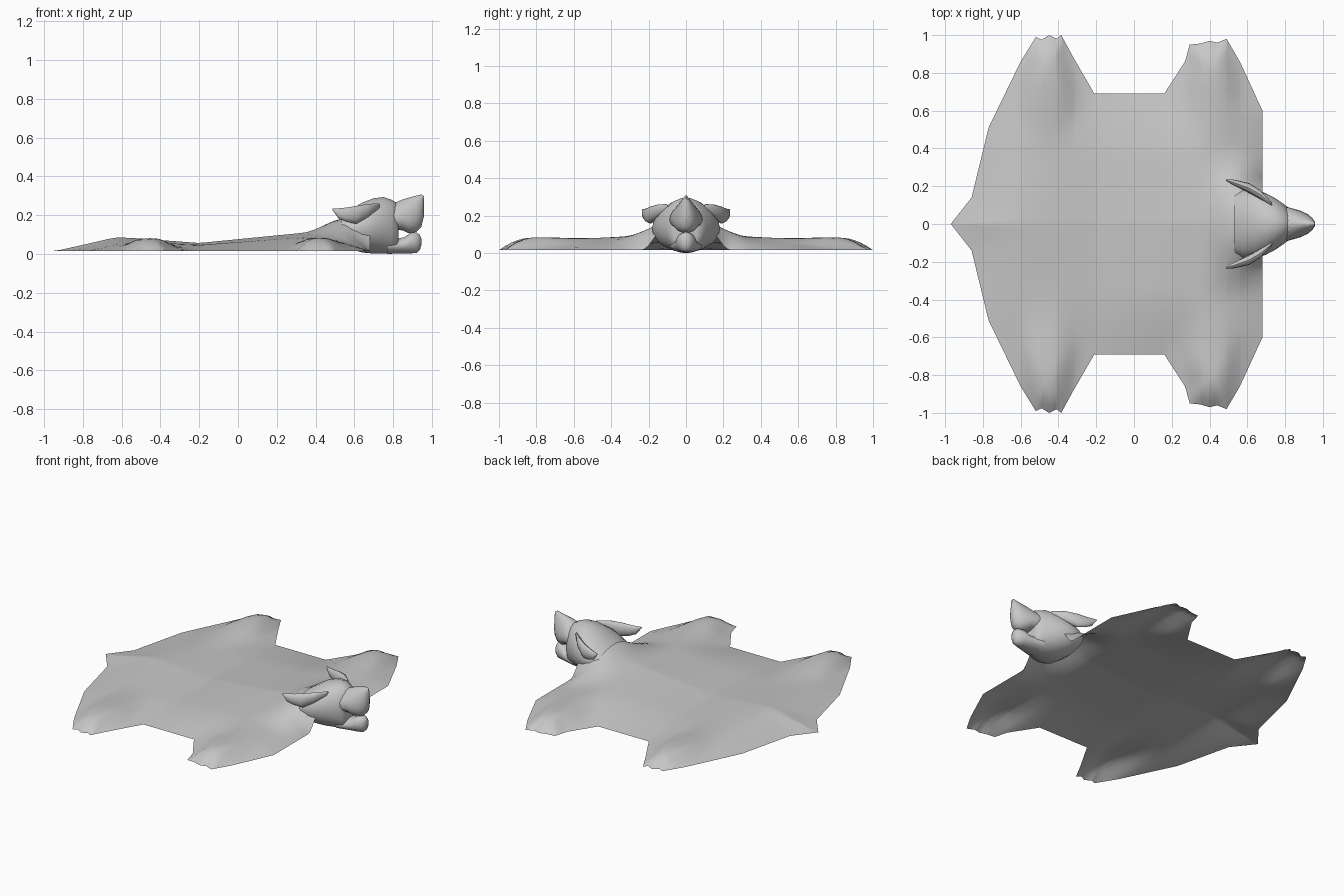
import bpy, bmesh, math
from mathutils import Vector

if "Cube" in bpy.data.objects:
    bpy.data.objects.remove(bpy.data.objects["Cube"])

grey = bpy.data.materials.new("fur grey")
grey.diffuse_color = (0.57, 0.57, 0.57, 1)
grey.use_nodes = True
grey.node_tree.nodes["Principled BSDF"].inputs["Base Color"].default_value = grey.diffuse_color


def finish(name, bm, angle=50):
    me = bpy.data.meshes.new(name)
    bm.to_mesh(me)
    bm.free()
    ob = bpy.data.objects.new(name, me)
    bpy.context.collection.objects.link(ob)
    me.materials.append(grey)
    bpy.ops.object.select_all(action='DESELECT')
    ob.select_set(True)
    bpy.context.view_layer.objects.active = ob
    bpy.ops.object.shade_smooth_by_angle(angle=math.radians(angle))
    return ob


def lerp(table, x):
    if x <= table[0][0]:
        return table[0][1]
    for (x0, y0), (x1, y1) in zip(table, table[1:]):
        if x <= x1:
            return y0 + (y1 - y0) * (x - x0) / max(x1 - x0, 1e-6)
    return table[-1][1]


def smooth(t):
    t = max(0.0, min(1.0, t))
    return t * t * (3 - 2 * t)


def ease(t):
    return 1 - (1 - min(1.0, t)) ** 2


# Half outline of the pelt: tail, hind paw, flank, fore paw, shoulder
outline = [(-.97, 0), (-.86, .14), (-.77, .51), (-.6, .86), (-.52, .99), (-.49, .975),
           (-.45, 1), (-.41, .98), (-.385, 1), (-.32, .88), (-.21, .69), (.16, .69),
           (.27, .86), (.295, .95), (.35, .955), (.40, .97), (.44, .96), (.49, .98),
           (.56, .86), (.68, .6)]
spine = [(-.97, .03), (-.86, .06), (-.64, .09), (-.2, .057), (.36, .112), (.68, .12)]


def edge_distance(x, y):
    best = 9
    pts = outline + [(.68, 0)]
    p = Vector((x, y))
    for a, b in zip(pts, pts[1:]):
        a, b = Vector(a), Vector(b)
        t = max(0, min(1, (p - a).dot(b - a) / (b - a).length_squared))
        best = min(best, (p - a - (b - a) * t).length)
    return best


def height(x, y):
    d = edge_distance(x, y)
    body = (lerp(spine, x) - .015) * (1 - .5 * min(1, y / .7)) * ease(d / .36)
    leg = 0
    for cx in (-.46, .42):
        across = smooth(1.15 - abs(x - cx) / .2)
        leg = max(leg, .066 * across * smooth((y - .1) / .7) * ease(d / .15))
    front = smooth((y - .14) / .1)
    neck = .12 * smooth((x - .33) / .27) * smooth(1.1 - y / .37)
    neck *= 1 - front + front * ease(d / .18)
    return .015 + (body ** 3 + leg ** 3) ** (1 / 3) + neck


# Pelt: one open sheet
xs = sorted(set([p[0] for p in outline] + [round(-.94 + .035 * i, 3) for i in range(47)]))
xs = [x for x in xs if x <= .68]
N = 30
bm = bmesh.new()
rows = []
for x in xs:
    w = lerp(outline, x)
    rows.append([bm.verts.new((x, w * j / N, height(x, w * abs(j) / N)))
                 for j in range(-N, N + 1)])
for r0, r1 in zip(rows, rows[1:]):
    for j in range(2 * N):
        bm.faces.new((r0[j], r1[j], r1[j + 1], r0[j + 1]))
bmesh.ops.remove_doubles(bm, verts=bm.verts, dist=.0005)
finish("pelt", bm)


def loft(name, sections, pinch=0.0, sides=18, cap_start=True, mirror=False):
    """Rings across x: (x, centre y, half width, bottom z, top z)."""
    bm = bmesh.new()
    rings = []
    for x, yc, w, zb, zt in sections:
        ring = []
        for k in range(sides):
            a = 2 * math.pi * k / sides
            s, c = math.sin(a), math.cos(a)
            ring.append(bm.verts.new((x, yc + w * c * (1 - pinch * s),
                                      (zb + zt) / 2 + (zt - zb) / 2 * s)))
        rings.append(ring)
    for a, b in zip(rings, rings[1:]):
        for k in range(sides):
            m = (k + 1) % sides
            bm.faces.new((a[k], a[m], b[m], b[k]))
    bm.faces.new(rings[-1])
    if cap_start:
        bm.faces.new(rings[0])
    bmesh.ops.recalc_face_normals(bm, faces=bm.faces)
    if mirror:
        for v in bm.verts:
            v.co.y *= -1
        bmesh.ops.reverse_faces(bm, faces=bm.faces)
    return finish(name, bm)


# Head
loft("skull", [(.53, 0, .16, .06, .195), (.58, 0, .182, .025, .23), (.64, 0, .182, .006, .267),
               (.70, 0, .162, 0, .29), (.75, 0, .135, 0, .296), (.79, 0, .108, .002, .283),
               (.82, 0, .085, .004, .265), (.828, 0, .06, .02, .25)], .04, cap_start=False)
loft("muzzle", [(.78, 0, .085, .13, .26), (.82, 0, .085, .125, .27), (.85, 0, .076, .12, .283),
                (.88, 0, .068, .106, .292), (.92, 0, .05, .112, .303), (.945, 0, .03, .138, .309),
                (.958, 0, .01, .19, .30)], .3)
loft("lower_jaw", [(.77, 0, .085, .0, .085), (.82, 0, .07, .002, .08), (.86, 0, .06, .003, .088),
                   (.89, 0, .055, .003, .112), (.92, 0, .042, .004, .112),
                   (.938, 0, .028, .02, .10), (.945, 0, .012, .045, .08)])

# Ears laid back along the skull
for side in ("left", "right"):
    loft("ear_" + side, [(.73, .105, .008, .235, .262), (.67, .155, .024, .19, .258),
                         (.61, .19, .026, .156, .248), (.56, .208, .02, .166, .24),
                         (.52, .222, .014, .182, .236), (.488, .232, .004, .226, .234)],
         0, 12, mirror=(side == "right"))
